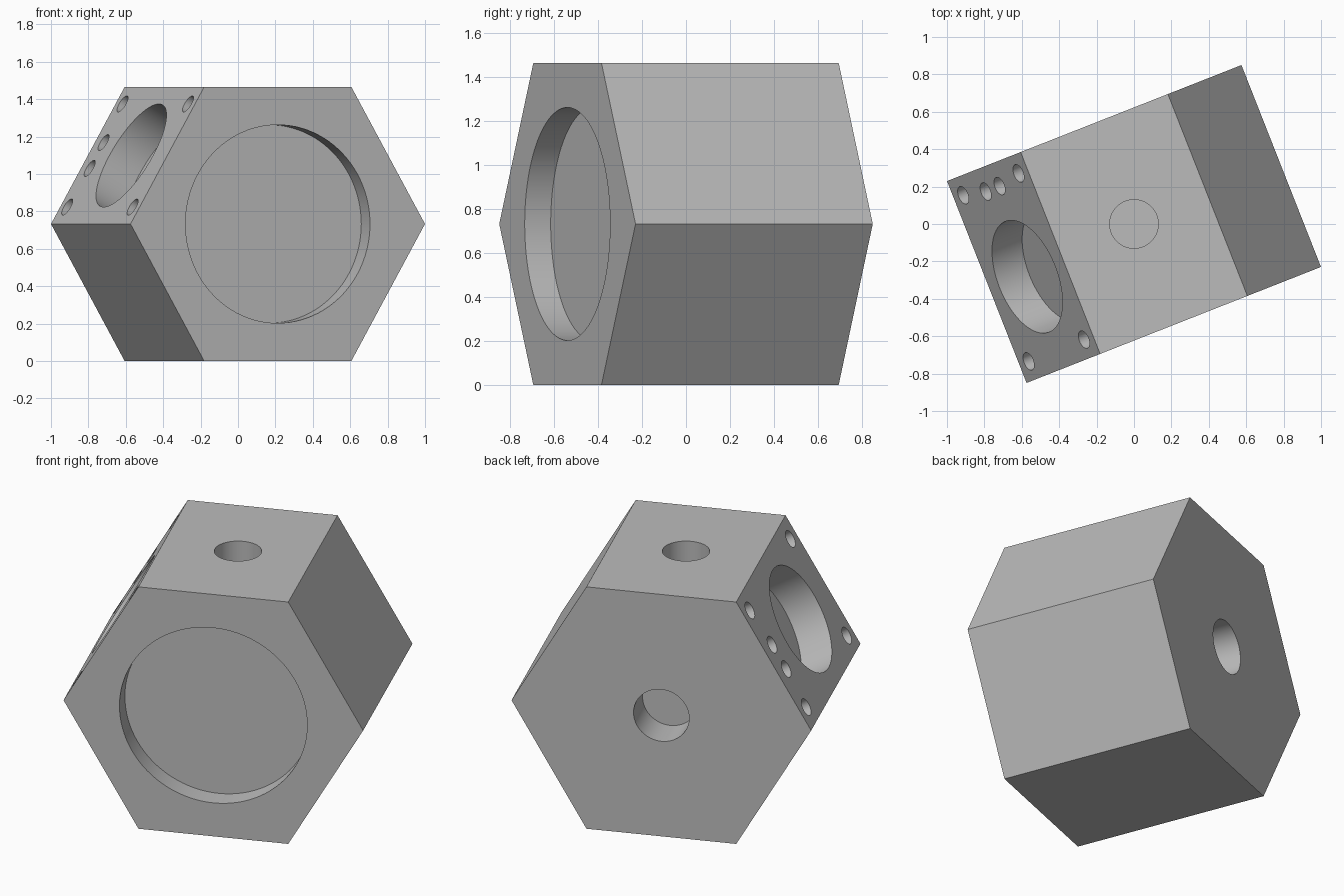
import bpy, bmesh, math
from mathutils import Matrix, Vector

# Remove the default cube
cube = bpy.data.objects.get("Cube")
if cube:
    bpy.data.objects.remove(cube, do_unlink=True)

SIDE = 0.846                      # hexagon side = circumradius
APOTHEM = SIDE * math.sqrt(3) / 2
DEPTH = 1.16
TURN = Matrix.Rotation(math.radians(21.5), 4, 'Z')
PLACE = Matrix.Translation((0, 0, APOTHEM)) @ TURN

grey = bpy.data.materials.new("plain_grey")
grey.use_nodes = True
COLOUR = (0.5, 0.5, 0.5, 1)
grey.diffuse_color = COLOUR
grey.node_tree.nodes["Principled BSDF"].inputs["Base Color"].default_value = COLOUR


def to_object(bm, name):
    mesh = bpy.data.meshes.new(name)
    bm.to_mesh(mesh)
    bm.free()
    mesh.materials.append(grey)
    ob = bpy.data.objects.new(name, mesh)
    bpy.context.collection.objects.link(ob)
    ob.matrix_world = PLACE
    return ob


def add_bore(bm, centre, normal, radius, depth, segments=64):
    """Cylinder sunk into a face by depth, poking out a little."""
    normal = Vector(normal).normalized()
    out = 0.05
    spot = Vector(centre) + normal * (out - depth) / 2
    turn = normal.to_track_quat('Z', 'Y').to_matrix().to_4x4()
    bmesh.ops.create_cone(bm, cap_ends=True, segments=segments, radius1=radius, radius2=radius,
                          depth=depth + out, matrix=Matrix.Translation(spot) @ turn)


# Hexagonal block, axis along local y, flat side up
bm = bmesh.new()
ring = [bm.verts.new((SIDE * math.cos(i * math.pi / 3), -DEPTH / 2, SIDE * math.sin(i * math.pi / 3)))
        for i in range(6)]
front = bm.faces.new(ring)
ext = bmesh.ops.extrude_face_region(bm, geom=[front], use_keep_orig=True)
moved = [g for g in ext["geom"] if isinstance(g, bmesh.types.BMVert)]
bmesh.ops.translate(bm, verts=moved, vec=(0, DEPTH, 0))
bmesh.ops.recalc_face_normals(bm, faces=bm.faces)
block = to_object(bm, "hex_block")

# Cutters: front recess, back socket, top socket
bm = bmesh.new()
add_bore(bm, (0, -DEPTH / 2, 0), (0, -1, 0), 0.53, 0.127, 96)
add_bore(bm, (0, DEPTH / 2, 0), (0, 1, 0), 0.157, 0.212)
add_bore(bm, (0, 0, APOTHEM), (0, 0, 1), 0.13, 0.212)

# Cutters: sloping side with a round recess and six screw holes
normal = Vector((-math.sqrt(3) / 2, 0, 0.5))
slope = Vector((0.5, 0, math.sqrt(3) / 2))
along = Vector((0, 1, 0))
middle = normal * APOTHEM
add_bore(bm, middle - along * 0.053, normal, 0.318, 0.2, 96)
for s in (-1, 1):
    for v, t in ((-0.477, 0.318), (0.478, 0.318), (0.452, 0.08)):
        add_bore(bm, middle + along * v + slope * t * s, normal, 0.05, 0.1, 32)
cutter = to_object(bm, "bore_cutters")
cutter.hide_render = True

# Cut the bores, then drop the helper
mod = block.modifiers.new("bores", 'BOOLEAN')
mod.operation = 'DIFFERENCE'
mod.solver = 'EXACT'
mod.object = cutter
bpy.ops.object.select_all(action='DESELECT')
bpy.context.view_layer.objects.active = block
block.select_set(True)
bpy.ops.object.modifier_apply(modifier=mod.name)
bpy.data.objects.remove(cutter, do_unlink=True)
bpy.ops.object.shade_smooth_by_angle(angle=math.radians(30))
